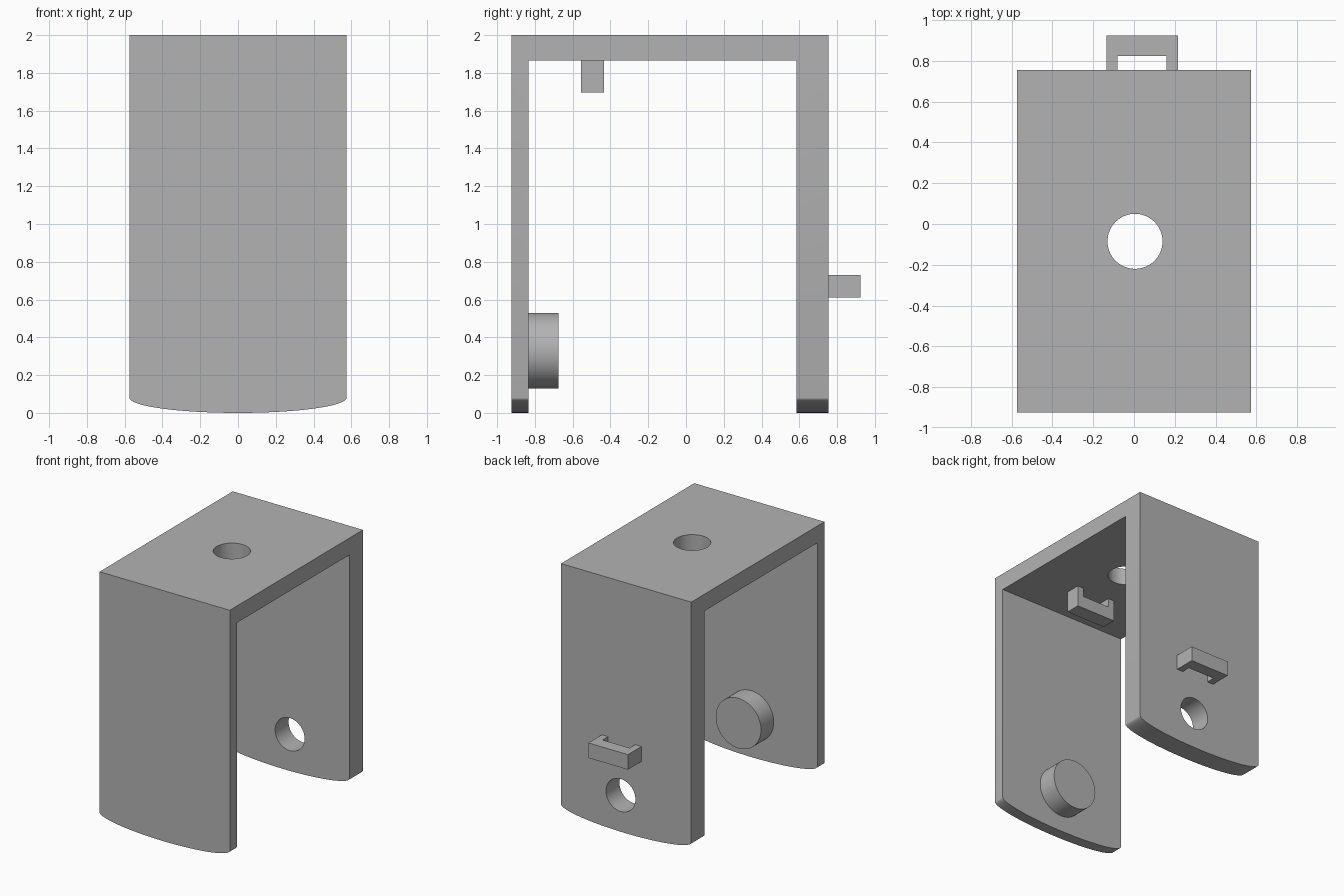
import bpy, bmesh
from math import sin, cos, pi
from mathutils import Matrix, Vector

cube = bpy.data.objects.get("Cube")
if cube:
    bpy.data.objects.remove(cube, do_unlink=True)

# Material
grey = bpy.data.materials.new("plain grey")
grey.use_nodes = True
GREY = (0.45, 0.45, 0.45, 1)
grey.diffuse_color = GREY
grey.node_tree.nodes["Principled BSDF"].inputs["Base Color"].default_value = GREY


def extrude(name, outline, direction):
    """Solid made by sweeping a closed outline along a direction."""
    bm = bmesh.new()
    face = bm.faces.new([bm.verts.new(p) for p in outline])
    swept = bmesh.ops.extrude_face_region(bm, geom=[face], use_keep_orig=True)
    verts = [g for g in swept["geom"] if isinstance(g, bmesh.types.BMVert)]
    bmesh.ops.translate(bm, verts=verts, vec=direction)
    bmesh.ops.recalc_face_normals(bm, faces=bm.faces)
    mesh = bpy.data.meshes.new(name)
    bm.to_mesh(mesh)
    bm.free()
    obj = bpy.data.objects.new(name, mesh)
    bpy.context.collection.objects.link(obj)
    mesh.materials.append(grey)
    return obj


def disc(name, centre, radius, direction):
    """Cylinder starting at centre and running along direction."""
    turn = Vector((0, 0, 1)).rotation_difference(Vector(direction))
    ring = [Vector(centre) + turn @ Vector((radius * cos(a), radius * sin(a), 0))
            for a in (2 * pi * i / 64 for i in range(64))]
    return extrude(name, ring, direction)


def cut(obj, cutter):
    mod = obj.modifiers.new("cut", "BOOLEAN")
    mod.operation = "DIFFERENCE"
    mod.solver = "EXACT"
    mod.object = cutter
    bpy.context.view_layer.objects.active = obj
    bpy.ops.object.modifier_apply(modifier=mod.name)
    bpy.data.objects.remove(cutter, do_unlink=True)


def smooth(obj):
    bpy.ops.object.select_all(action="DESELECT")
    obj.select_set(True)
    bpy.context.view_layer.objects.active = obj
    bpy.ops.object.shade_smooth_by_angle(angle=pi / 6)


# Bracket body: rounded-bottom profile swept front to back
HALF, FRONT, BACK, ARC = 0.575, -0.925, 0.755, 0.08
outline = [(HALF * cos(a), FRONT, ARC - ARC * sin(a))
           for a in (pi * i / 48 for i in range(49))]
outline += [(-HALF, FRONT, 2), (HALF, FRONT, 2)]
body = extrude("bracket_body", outline, (0, BACK - FRONT, 0))

# Open space between the two walls
cavity = [(-1, -0.835, -1), (-1, 0.585, -1), (-1, 0.585, 1.865), (-1, -0.835, 1.865)]
cut(body, extrude("cavity_cutter", cavity, (2, 0, 0)))

# Holes through the top and the back wall
cut(body, disc("top_hole_cutter", (0.005, -0.085, 1.7), 0.135, (0, 0, 0.5)))
cut(body, disc("back_hole_cutter", (0.048, 0.45, 0.292), 0.13, (0, 0.5, 0)))
smooth(body)

# Round boss inside the front wall
smooth(disc("front_boss", (0.01, -0.835, 0.33), 0.2, (0, 0.16, 0)))


# Staple-shaped loops: two short legs joined by a bar
def staple(name, left, base, out, depth):
    profile = [(0, 0), (0, 0.17), (0.35, 0.17), (0.35, 0),
               (0.295, 0), (0.295, 0.07), (0.055, 0.07), (0.055, 0)]
    points = [Vector((left, *base)) + Vector((x, 0, 0)) + h * Vector(out)
              for x, h in profile]
    return extrude(name, points, depth)


staple("back_loop", -0.135, (BACK, 0.61), (0, 1, 0), (0, 0, 0.12))
staple("inner_top_loop", -0.17, (-0.555, 1.865), (0, 0, -1), (0, 0.12, 0))
